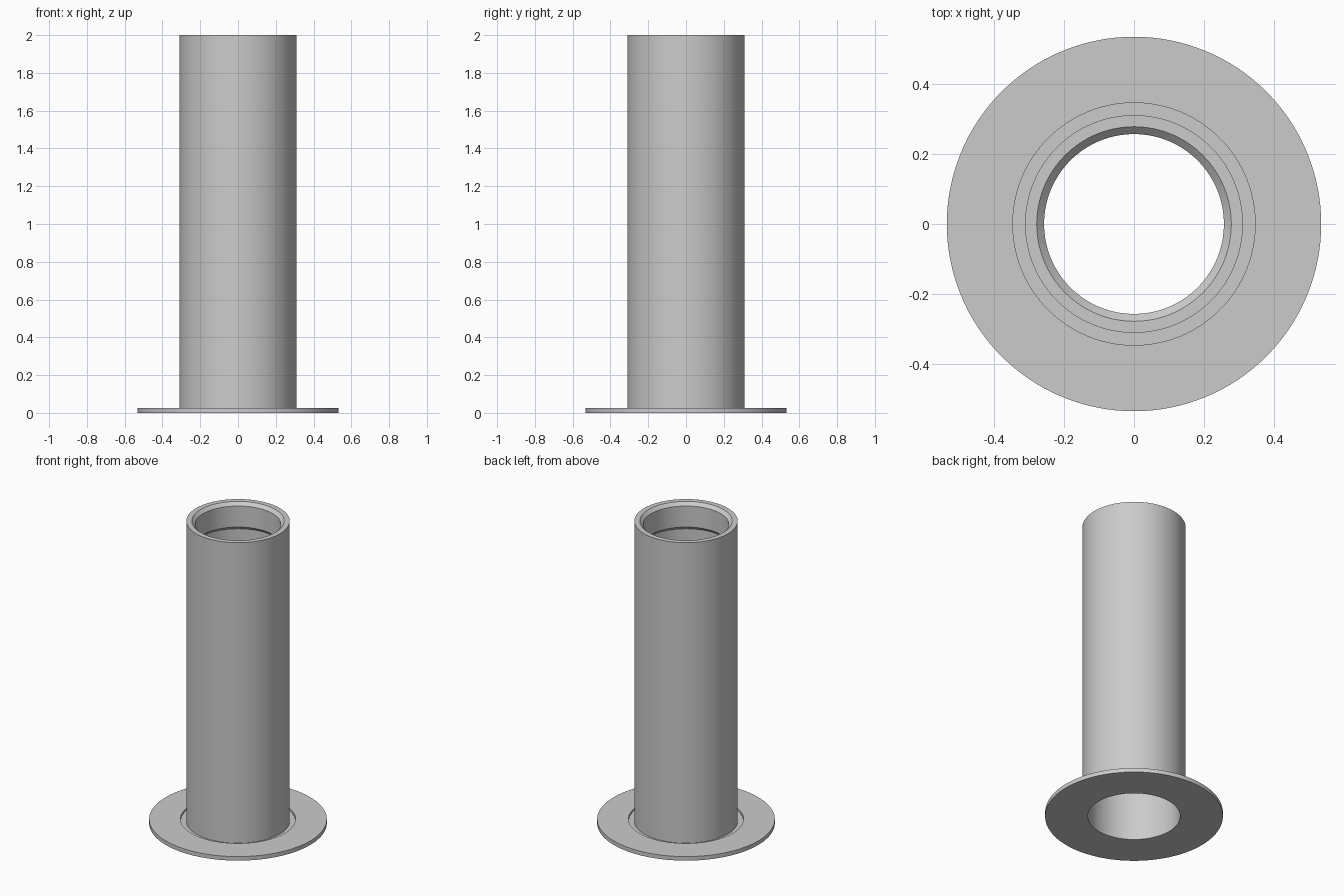
import bpy, bmesh, math

old = bpy.data.objects.get("Cube")
if old:
    bpy.data.objects.remove(old, do_unlink=True)

# Single plain grey metal
GREY = (0.6, 0.6, 0.6, 1.0)
mat = bpy.data.materials.new("grey metal")
mat.use_nodes = True
mat.diffuse_color = GREY
mat.node_tree.nodes["Principled BSDF"].inputs["Base Color"].default_value = GREY


def lathe(name, profile, steps=128):
    """Revolve a closed (radius, z) profile around the z axis."""
    bm = bmesh.new()
    verts = [bm.verts.new((r, 0, z)) for r, z in profile]
    edges = [bm.edges.new((v, verts[(i + 1) % len(verts)])) for i, v in enumerate(verts)]
    bmesh.ops.spin(bm, geom=verts + edges, cent=(0, 0, 0), axis=(0, 0, 1),
                   angle=math.tau, steps=steps)
    bmesh.ops.remove_doubles(bm, verts=bm.verts[:], dist=0.0001)
    bmesh.ops.recalc_face_normals(bm, faces=bm.faces[:])
    mesh = bpy.data.meshes.new(name)
    bm.to_mesh(mesh)
    bm.free()
    mesh.materials.append(mat)
    obj = bpy.data.objects.new(name, mesh)
    bpy.context.collection.objects.link(obj)
    bpy.ops.object.select_all(action='DESELECT')
    obj.select_set(True)
    bpy.context.view_layer.objects.active = obj
    bpy.ops.object.shade_smooth_by_angle(angle=math.radians(30))
    return obj


HEIGHT, TUBE, BORE, LIP = 2.0, 0.31, 0.277, 0.256
FLANGE, FLANGE_TOP = 0.533, 0.027
GROOVE, GROOVE_FLOOR = 0.345, 0.012
CHAMFER = BORE - LIP
LIP_BOTTOM = 1.84

lathe("flanged_sleeve", [
    # flange and the groove around the tube foot
    (BORE, 0), (FLANGE, 0), (FLANGE, FLANGE_TOP), (GROOVE, FLANGE_TOP),
    (GROOVE, GROOVE_FLOOR), (TUBE, GROOVE_FLOOR),
    # tube wall and rim
    (TUBE, HEIGHT), (BORE, HEIGHT),
    # inner lip, chamfered at both ends
    (LIP, HEIGHT - CHAMFER), (LIP, LIP_BOTTOM), (BORE, LIP_BOTTOM - CHAMFER),
])
